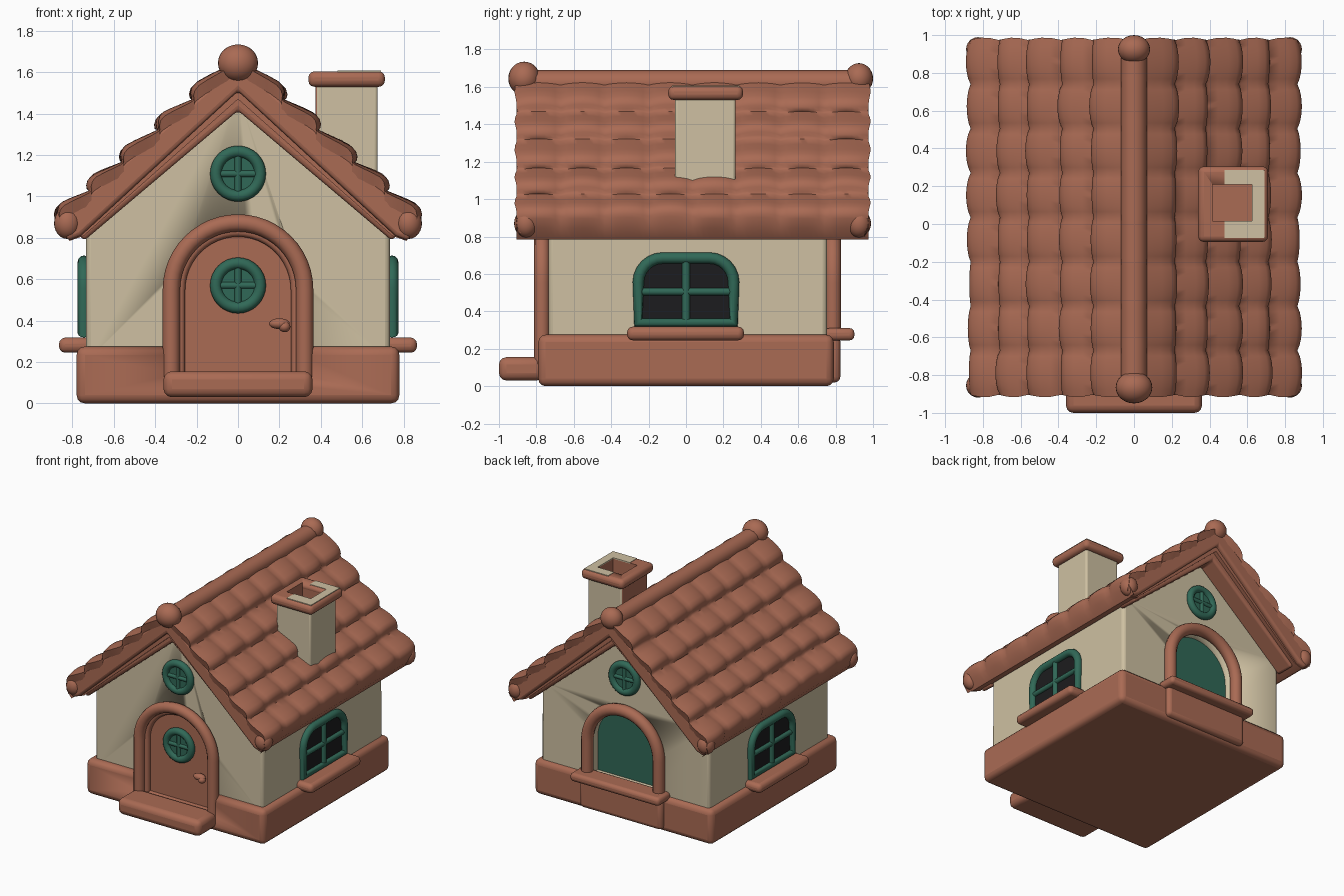
import bpy, bmesh, math, random
from mathutils import Vector

if "Cube" in bpy.data.objects:
    bpy.data.objects.remove(bpy.data.objects["Cube"])
random.seed(4)


def material(name, col):
    m = bpy.data.materials.new(name)
    m.diffuse_color = (*col, 1)
    m.use_nodes = True
    m.node_tree.nodes["Principled BSDF"].inputs["Base Color"].default_value = m.diffuse_color
    return m


BROWN = material("terracotta brown", (0.40, 0.145, 0.088))
CREAM = material("plaster cream", (0.62, 0.53, 0.36))
GREEN = material("window green", (0.03, 0.14, 0.095))
BLACK = material("dark glass", (0.012, 0.012, 0.013))


def finish(name, bm, mat, bevel=0.0, angle=40):
    bmesh.ops.recalc_face_normals(bm, faces=bm.faces)
    me = bpy.data.meshes.new(name)
    bm.to_mesh(me)
    bm.free()
    ob = bpy.data.objects.new(name, me)
    bpy.context.collection.objects.link(ob)
    me.materials.append(mat)
    if bevel:
        b = ob.modifiers.new("Bevel", 'BEVEL')
        b.width, b.segments, b.limit_method = bevel, 3, 'ANGLE'
    bpy.ops.object.select_all(action='DESELECT')
    ob.select_set(True)
    bpy.context.view_layer.objects.active = ob
    bpy.ops.object.shade_smooth_by_angle(angle=math.radians(angle))
    return ob


def prism(name, pts, a0, a1, mat, bevel=0.0, axis='y'):
    """Extrude a 2D profile along y (pts are x,z) or along x (pts are y,z)."""
    bm = bmesh.new()
    def place(p, a):
        return (p[0], a, p[1]) if axis == 'y' else (a, p[0], p[1])
    f = bm.faces.new([bm.verts.new(place(p, a0)) for p in pts])
    ext = bmesh.ops.extrude_face_region(bm, geom=[f])
    d = Vector(place((0, 0), a1 - a0))
    bmesh.ops.translate(bm, vec=d, verts=[v for v in ext['geom'] if isinstance(v, bmesh.types.BMVert)])
    return finish(name, bm, mat, bevel)


def box(name, x0, x1, y0, y1, z0, z1, mat, bevel=0.0):
    return prism(name, [(x0, z0), (x1, z0), (x1, z1), (x0, z1)], y0, y1, mat, bevel)


def ball(name, c, r, mat):
    bm = bmesh.new()
    bmesh.ops.create_uvsphere(bm, u_segments=24, v_segments=14, radius=1)
    bmesh.ops.scale(bm, vec=r, verts=bm.verts)
    bmesh.ops.translate(bm, vec=c, verts=bm.verts)
    return finish(name, bm, mat, angle=80)


def tube(name, pts, r, mat, closed=False):
    cu = bpy.data.curves.new(name, 'CURVE')
    cu.dimensions, cu.bevel_depth, cu.bevel_resolution = '3D', r, 4
    cu.use_fill_caps = True
    s = cu.splines.new('POLY')
    s.points.add(len(pts) - 1)
    for p, q in zip(s.points, pts):
        p.co = (*q, 1)
    s.use_cyclic_u = closed
    ob = bpy.data.objects.new(name, cu)
    bpy.context.collection.objects.link(ob)
    cu.materials.append(mat)
    bpy.ops.object.select_all(action='DESELECT')
    ob.select_set(True)
    bpy.context.view_layer.objects.active = ob
    bpy.ops.object.convert(target='MESH')
    bpy.ops.object.shade_smooth_by_angle(angle=math.radians(60))
    return ob


def cut(ob, cutter):
    cutter.hide_render = True
    cutter.hide_viewport = False
    cutter.display_type = 'WIRE'
    m = ob.modifiers.new("Cut", 'BOOLEAN')
    m.operation, m.object, m.solver = 'DIFFERENCE', cutter, 'EXACT'


def arch(r, z0, zc=0.55, n=24):
    top = [(r * math.cos(math.pi * i / n), zc + r * math.sin(math.pi * i / n)) for i in range(n + 1)]
    return [(r, z0)] + top + [(-r, z0)]


def mirrored(half):
    """Right-hand x,z half profile that starts and ends on x = 0."""
    return half + [(-x, z) for x, z in reversed(half) if x > 0]


# Plinth, walls and recesses
plinth = box("plinth", -0.78, 0.78, -0.79, 0.79, 0, 0.275, BROWN, 0.04)
box("back_plinth_block", -0.36, 0.36, 0.7, 0.825, 0.02, 0.27, BROWN, 0.03)
walls = prism("walls", mirrored([(0, 1.54), (0.735, 0.9), (0.735, 0.2), (0, 0.2)]), -0.735, 0.755, CREAM, 0.025)
door_cut = prism("door_cutter", arch(0.3, 0.14), -1.0, -0.70, BROWN)
back_cut = prism("back_arch_cutter", arch(0.28, 0.29), 0.68, 1.0, BROWN)
cut(walls, door_cut)
cut(walls, back_cut)
cut(plinth, door_cut)

# Front door, frame, step and handle
prism("door", arch(0.30, 0.13), -0.725, -0.69, BROWN)
tube("door_frame", [(x, -0.77, z) for x, z in arch(0.322, 0.1)], 0.042, BROWN)
tube("door_inner_trim", [(x, -0.735, z) for x, z in arch(0.28, 0.1)], 0.025, BROWN)
box("door_step", -0.36, 0.36, -1.0, -0.76, 0.03, 0.155, BROWN, 0.04)
ball("door_handle", (0.20, -0.765, 0.385), (0.05, 0.03, 0.026), BROWN)
ball("door_handle_end", (0.225, -0.77, 0.37), (0.028, 0.03, 0.026), BROWN)

# Back arched window
prism("back_arch_pane", arch(0.285, 0.28), 0.675, 0.70, GREEN)
tube("back_arch_frame", [(x, 0.785, z) for x, z in arch(0.312, 0.25)], 0.045, BROWN)
box("back_sill", -0.39, 0.39, 0.74, 0.90, 0.245, 0.31, BROWN, 0.025)


# Round windows with cross bars
def round_window(name, y, z, out):
    circ = [(math.cos(math.tau * i / 32), math.sin(math.tau * i / 32)) for i in range(32)]
    tube(name + "_ring", [(0.107 * c, y, z + 0.107 * s) for c, s in circ], 0.028, GREEN, True)
    a, b = sorted((y - out * 0.02, y + out * 0.004))
    prism(name + "_pane", [(0.107 * c, z + 0.107 * s) for c, s in circ], a, b, GREEN)
    tube(name + "_bar_across", [(-0.1, y, z), (0.1, y, z)], 0.017, GREEN)
    tube(name + "_bar_up", [(0, y, z - 0.1), (0, y, z + 0.1)], 0.017, GREEN)


round_window("front_gable_window", -0.745, 1.11, -1)
round_window("back_gable_window", 0.765, 1.11, 1)
round_window("door_window", -0.735, 0.57, -1)

# Side windows and sills
outline = [(0.255, 0.34)]
for sgn in (1, -1):
    arc = [(sgn * (0.125 + 0.13 * math.cos(t)), 0.555 + 0.13 * math.sin(t))
           for t in (math.pi / 2 * i / 6 for i in range(7))]
    outline += arc if sgn == 1 else arc[::-1]
outline.append((-0.255, 0.34))
for s, side in ((1, "right"), (-1, "left")):
    X = s * 0.745
    prism(side + "_window_pane", outline, s * 0.735, s * 0.743, BLACK, axis='x')
    tube(side + "_window_frame", [(X, y, z) for y, z in outline], 0.03, GREEN, True)
    tube(side + "_window_bar_up", [(X, 0, 0.34), (X, 0, 0.69)], 0.022, GREEN)
    tube(side + "_window_bar_across", [(X, -0.26, 0.505), (X, 0.26, 0.505)], 0.02, GREEN)
    x0, x1 = sorted((s * 0.70, s * 0.865))
    box(side + "_window_sill", x0, x1, -0.315, 0.31, 0.245, 0.318, BROWN, 0.03)

# Roof slab, bargeboards and inner trims
prism("roof_slab", mirrored([(0, 1.645), (0.86, 0.88), (0.815, 0.785), (0.745, 0.81), (0, 1.47)]),
      -0.86, 0.93, BROWN)
for name, y0, y1 in (("front", -0.895, -0.79), ("back", 0.86, 0.965)):
    prism(name + "_bargeboard", mirrored([(0, 1.65), (0.87, 0.89), (0.825, 0.785), (0.76, 0.81), (0, 1.51)]),
          y0, y1, BROWN, 0.02)
for name, y0, y1 in (("front", -0.83, -0.72), ("back", 0.74, 0.90)):
    prism(name + "_gable_trim", mirrored([(0, 1.56), (0.80, 0.86), (0.745, 0.785), (0, 1.415)]),
          y0, y1, BROWN, 0.02)

# Wavy tile rows on each slope
ROWS, COLS, N = [0.03, 0.225, 0.39, 0.565, 0.72, 0.875], 8, 8
Y0, Y1 = -0.905, 0.975
for s, side in ((1, "right"), (-1, "left")):
    bm = bmesh.new()
    grid = []
    for r in range(5):
        xa, xb = ROWS[r], ROWS[r + 1]
        jit = [random.uniform(-0.01, 0.01) for _ in range(COLS)]
        for t, lift in ((0, 0.0), (0.3, 0.018), (0.6, 0.036), (0.85, 0.048), (0.96, 0.042), (1.0, 0.022), (0.98, 0.0)):
            line = []
            for j in range(COLS * N + 1):
                c, f = min(j // N, COLS - 1), (j % N) / N
                bump = math.sin(math.pi * f) ** 0.7 if 0 < f < 1 else 0
                x = xa + (xb - xa) * t + t * (0.016 * bump - 0.01 + jit[c] * bump)
                z = 1.665 - 0.89 * x + lift + (0.012 + 0.016 * t) * bump - 0.008
                y = Y0 + (Y1 - Y0) * j / (COLS * N)
                if j in (0, COLS * N):
                    y += 0.012 * math.sin(math.pi * t) * (-1 if j == 0 else 1)
                line.append((s * x, y, z))
            # close the row down at both gable ends
            line = [(line[0][0], Y0 + 0.02, line[0][2] - 0.09)] + line + \
                   [(line[-1][0], Y1 - 0.02, line[-1][2] - 0.09)]
            grid.append([bm.verts.new(p) for p in line])
    # rounded eave lip turned under the last row
    for x, z in ((0.865, 0.845), (0.82, 0.785)):
        grid.append([bm.verts.new((s * x, v.co.y, z)) for v in grid[-1]])
    for a, b in zip(grid, grid[1:]):
        for j in range(len(a) - 1):
            bm.faces.new((a[j], a[j + 1], b[j + 1], b[j]))
    tiles = finish(side + "_roof_tiles", bm, BROWN, angle=50)
    if tiles.data.polygons[10].normal.z < 0:
        tiles.data.flip_normals()
    for y, end in ((-0.855, "front"), (0.925, "back")):
        ball(f"{side}_{end}_eave_knob", (s * 0.825, y, 0.87), (0.064, 0.064, 0.075), BROWN)

# Ridge cap and end knobs
tube("ridge_cap", [(0, -0.87, 1.62), (0, 0.93, 1.62)], 0.07, BROWN)
ball("front_ridge_knob", (0, -0.865, 1.645), (0.097, 0.085, 0.09), BROWN)
ball("back_ridge_knob", (0, 0.925, 1.645), (0.085, 0.075, 0.082), BROWN)

# Chimney with hollow top
stack = box("chimney_stack", 0.375, 0.675, -0.06, 0.265, 1.0, 1.56, CREAM, 0.015)
stack.data.materials.append(BROWN)
for p in stack.data.polygons:
    if p.normal.x < -0.9:
        p.material_index = 1
cap = box("chimney_cap", 0.34, 0.71, -0.095, 0.305, 1.53, 1.605, BROWN, 0.03)
flue = box("flue_cutter", 0.415, 0.625, 0.015, 0.21, 1.42, 1.8, BROWN)
cut(stack, flue)
cut(cap, flue)
box("flue_floor", 0.49, 0.62, 0.02, 0.205, 1.416, 1.425, BROWN)
for name, x0, x1, y0, y1 in (("front", 0.48, 0.69, -0.075, 0.015), ("back", 0.48, 0.69, 0.21, 0.285),
                             ("right", 0.625, 0.69, 0.015, 0.21)):
    box("cap_top_" + name, x0, x1, y0, y1, 1.599, 1.608, CREAM)
